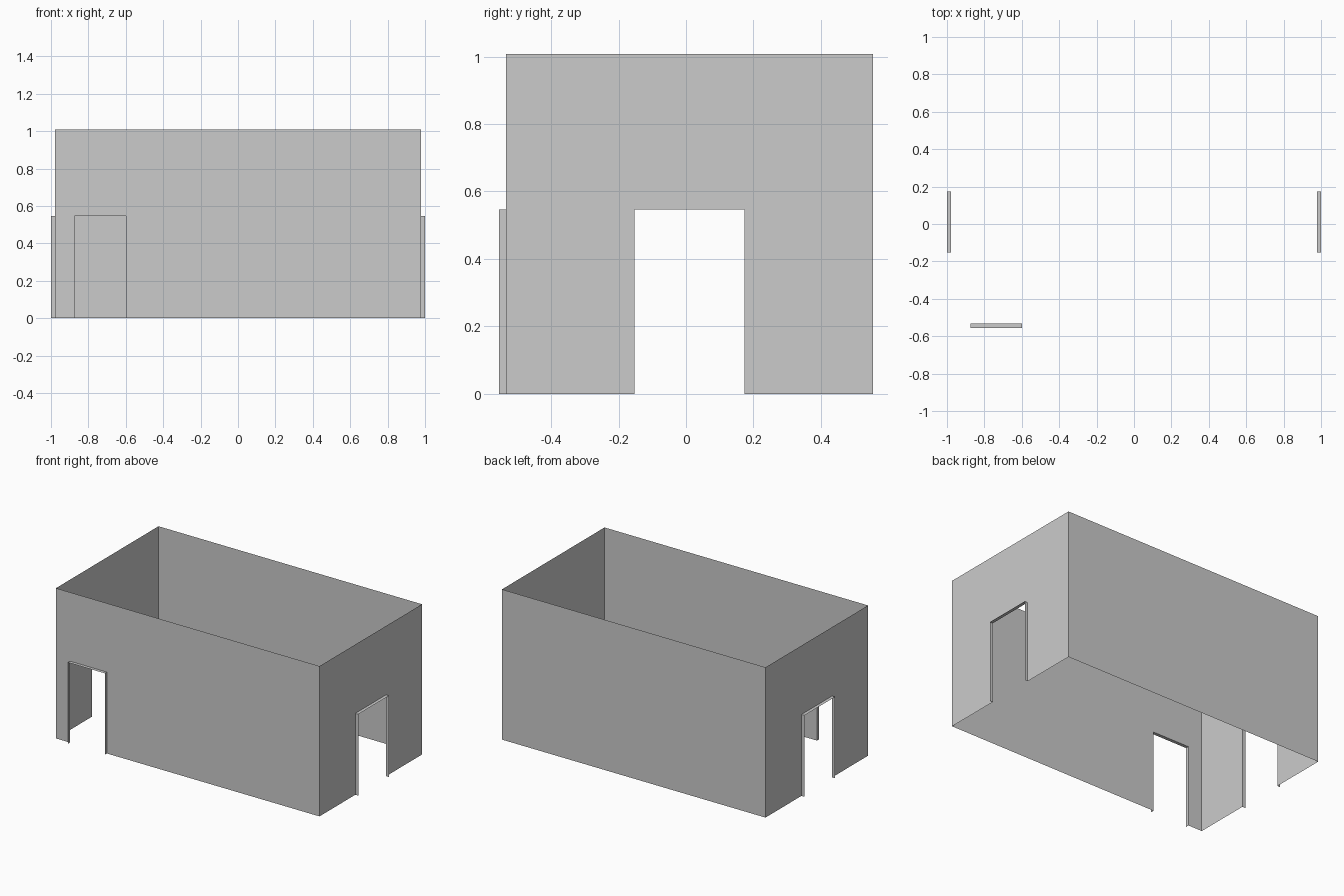
import bpy
from mathutils import Vector

if "Cube" in bpy.data.objects:
    bpy.data.objects.remove(bpy.data.objects["Cube"])

X, Y0, Y1 = 0.978, -0.533, 0.554   # wall planes
TOP, DOOR_TOP, DEPTH = 1.008, 0.546, 0.022


def make_object(name, verts, faces):
    mesh = bpy.data.meshes.new(name)
    mesh.from_pydata(verts, [], faces)
    mesh.update()
    obj = bpy.data.objects.new(name, mesh)
    bpy.context.collection.objects.link(obj)
    return obj


def wall(name, start, end, door=None):
    """Sheet wall from start to end (outside on the right of travel);
    door = (distance to near jamb, distance to far jamb)."""
    a, b = Vector((*start, 0)), Vector((*end, 0))
    along = (b - a).normalized()
    out = Vector((along.y, -along.x, 0))
    length = (b - a).length

    def at(s, z, d=0.0):
        return a + along * s + out * d + Vector((0, 0, z))

    profile = [(0, 0)]
    if door:
        opening = [(door[0], 0), (door[0], DOOR_TOP), (door[1], DOOR_TOP), (door[1], 0)]
        profile += opening
        # Thin door reveal projecting outward from the opening
        verts = [at(*p) for p in opening] + [at(*p, DEPTH) for p in opening]
        make_object(name + "_door_reveal", verts,
                    [(i, i + 1, i + 5, i + 4) for i in range(3)])
    profile += [(length, 0), (length, TOP), (0, TOP)]
    make_object(name, [at(*p) for p in profile], [tuple(range(len(profile)))])


# Four walls, counter-clockwise from the front
wall("front_wall", (-X, Y0), (X, Y0), (X - 0.874, X - 0.60))
wall("right_wall", (X, Y0), (X, Y1), (-0.153 - Y0, 0.173 - Y0))
wall("back_wall", (X, Y1), (-X, Y1))
wall("left_wall", (-X, Y1), (-X, Y0), (Y1 - 0.173, Y1 + 0.153))
